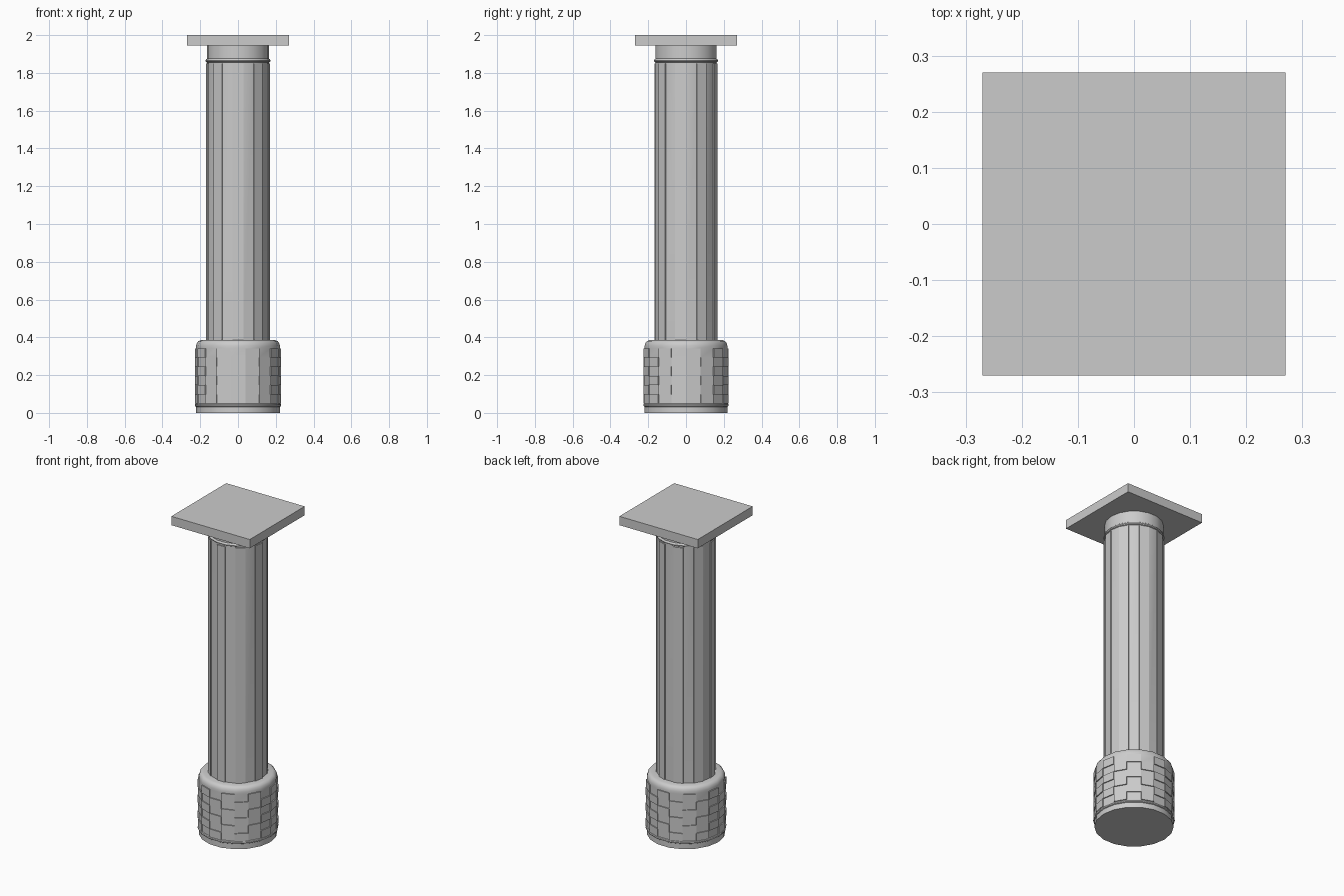
import bpy, bmesh
from math import cos, sin, radians

if "Cube" in bpy.data.objects:
    bpy.data.objects.remove(bpy.data.objects["Cube"])

SIDES = 18


def lathe(name, profile, raised, depth):
    """Spin a (radius, z) profile; raised(band, i) picks faces to push out."""
    bm = bmesh.new()
    rings = []
    for r, z in profile:
        rings.append([bm.verts.new((r * cos(radians(i * 360 / SIDES)),
                                    r * sin(radians(i * 360 / SIDES)), z))
                      for i in range(SIDES)])
    picked = []
    for b in range(len(rings) - 1):
        lo, hi = rings[b], rings[b + 1]
        for i in range(SIDES):
            j = (i + 1) % SIDES
            f = bm.faces.new((lo[i], lo[j], hi[j], hi[i]))
            if raised(b, i):
                picked.append(f)
    bm.faces.new(rings[0][::-1])
    bm.faces.new(rings[-1])
    bm.normal_update()
    # Push the picked panels out along their own normals
    out = bmesh.ops.extrude_discrete_faces(bm, faces=picked)["faces"]
    for f in out:
        f.normal_update()
        bmesh.ops.translate(bm, verts=f.verts, vec=f.normal * depth)
    me = bpy.data.meshes.new(name)
    bm.to_mesh(me)
    bm.free()
    ob = bpy.data.objects.new(name, me)
    bpy.context.collection.objects.link(ob)
    bpy.ops.object.select_all(action='DESELECT')
    ob.select_set(True)
    bpy.context.view_layer.objects.active = ob
    bpy.ops.object.shade_smooth_by_angle(angle=radians(35))
    return ob


# Base: foot ring, six rows of checkered bricks, rounded shoulder
ROWS = 6
R = 0.222
foot = [(R, 0), (R, 0.032), (0.227, 0.035), (0.229, 0.041), (0.227, 0.047), (R, 0.05)]
bricks = [(R, 0.05 + 0.292 * k / ROWS) for k in range(1, ROWS + 1)]
shoulder = [(R, 0.356), (0.218, 0.370), (0.210, 0.380), (0.197, 0.385), (0.15, 0.385)]
first = len(foot) - 1
lathe("base", foot + bricks + shoulder,
      lambda b, i: first <= b < first + ROWS and (i + b - first) % 2 == 1, 0.006)

# Shaft: alternating raised strips, thin ring and plain neck
S = 0.165
lathe("shaft",
      [(S, 0.38), (S, 1.85), (S, 1.856), (0.170, 1.859), (0.172, 1.865),
       (0.170, 1.871), (S, 1.875), (S, 1.946)],
      lambda b, i: b == 0 and i % 2 == 1, 0.005)

# Square top slab
bpy.ops.mesh.primitive_cube_add(size=1, location=(0, 0, 1.9725))
slab = bpy.context.object
slab.name = "top_slab"
slab.scale = (0.54, 0.54, 0.055)
